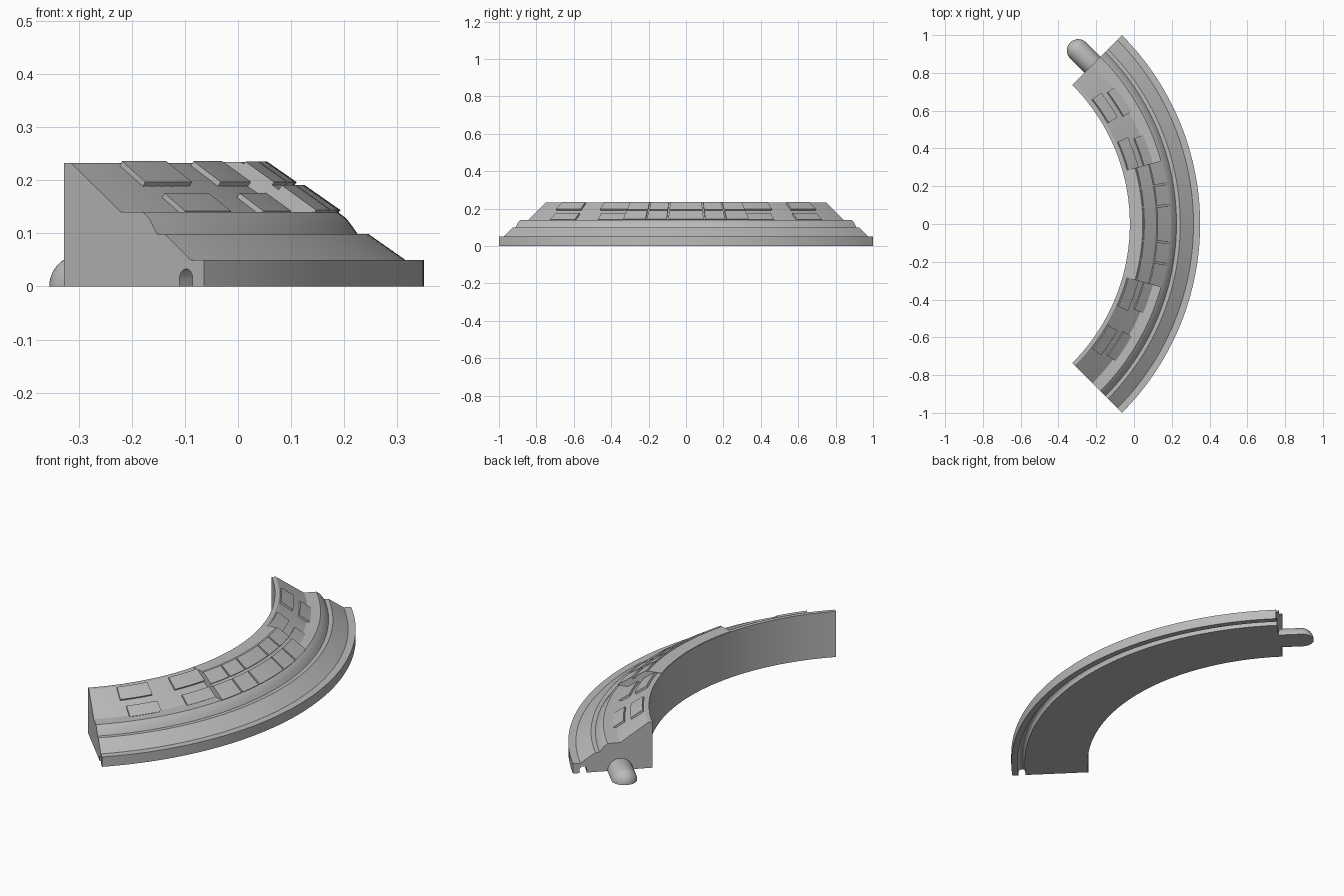
import bpy, bmesh
from math import sin, cos, pi, radians
from mathutils import Matrix, Vector

cube = bpy.data.objects.get("Cube")
if cube:
    bpy.data.objects.remove(cube, do_unlink=True)

CX = -1.064                      # centre of the arc
R_PEG = 1.193                    # radius of the peg and socket line
TAN, NOR = Vector((0.82, -0.572)), Vector((0.572, 0.82))   # along / out of the slope

grey = bpy.data.materials.new("plain grey")
grey.use_nodes = True
grey.diffuse_color = (0.5, 0.5, 0.5, 1)
grey.node_tree.nodes["Principled BSDF"].inputs["Base Color"].default_value = (0.5, 0.5, 0.5, 1)


def finish(name, bm):
    bmesh.ops.recalc_face_normals(bm, faces=bm.faces)
    mesh = bpy.data.meshes.new(name)
    bm.to_mesh(mesh)
    bm.free()
    mesh.materials.append(grey)
    obj = bpy.data.objects.new(name, mesh)
    bpy.context.collection.objects.link(obj)
    return obj


def smooth(obj):
    bpy.ops.object.select_all(action='DESELECT')
    obj.select_set(True)
    bpy.context.view_layer.objects.active = obj
    bpy.ops.object.shade_smooth_by_angle(angle=radians(30))


def arc_sweep(name, profile, a0, a1):
    """Sweep a closed (radius, height) profile around the arc centre."""
    steps = max(2, round(abs(a1 - a0) / 1.5))
    bm = bmesh.new()
    rings = []
    for i in range(steps + 1):
        a = radians(a0 + (a1 - a0) * i / steps)
        rings.append([bm.verts.new((CX + r * cos(a), r * sin(a), z)) for r, z in profile])
    n = len(profile)
    for p, q in zip(rings, rings[1:]):
        for k in range(n):
            bm.faces.new((p[k], p[(k + 1) % n], q[(k + 1) % n], q[k]))
    bm.faces.new(rings[0])
    bm.faces.new(rings[-1])
    return finish(name, bm)


def slope_tile(name, start, a0, a1, s0, s1, thick=0.01):
    """A thin plate lying on the slope that begins at start."""
    start = Vector(start)
    corners = [(s0, -0.008), (s0, thick), (s1, thick), (s1, -0.008)]
    smooth(arc_sweep(name, [start + TAN * s + NOR * d for s, d in corners], a0, a1))


def capsule(name, radius, length, angle, cut):
    """Capsule along the arc's tangent at the given angle, optionally halved."""
    bm = bmesh.new()
    bmesh.ops.create_uvsphere(bm, u_segments=32, v_segments=17, radius=radius)
    for v in bm.verts:
        if v.co.z > 0:
            v.co.z += length
    a = radians(angle)
    bm.transform(Matrix.Translation((CX + R_PEG * cos(a), R_PEG * sin(a), 0))
                 @ Matrix.Rotation(a, 4, 'Z') @ Matrix.Rotation(-pi / 2, 4, 'X'))
    if cut:
        geom = bm.verts[:] + bm.edges[:] + bm.faces[:]
        res = bmesh.ops.bisect_plane(bm, geom=geom, plane_co=(0, 0, 0),
                                     plane_no=(0, 0, -1), clear_outer=True)
        edges = [e for e in res["geom_cut"] if isinstance(e, bmesh.types.BMEdge)]
        bmesh.ops.holes_fill(bm, edges=edges)
    return finish(name, bm)


# Stepped body with a round-topped groove under the outer rim
groove = [(1.3665 + 0.0175 * cos(t * pi / 8), 0.0155 + 0.0175 * sin(t * pi / 8))
          for t in range(9)]
profile = [(1.042, 0), (1.042, 0.232), (1.061, 0.232), (1.193, 0.14), (1.252, 0.14),
           (1.268, 0.128), (1.28, 0.112), (1.289, 0.099), (1.309, 0.099), (1.379, 0.05),
           (1.414, 0.05), (1.414, 0), (1.384, 0)] + groove + [(1.349, 0)]
body = arc_sweep("curved_base", profile, -45, 45)

# Socket in one end, matching peg on the other
cutter = capsule("socket_cutter", 0.067, 0.106, -45, False)
cutter.hide_render = True
cutter.hide_set(True)
mod = body.modifiers.new("socket", 'BOOLEAN')
mod.operation, mod.solver, mod.object = 'DIFFERENCE', 'EXACT', cutter
bpy.context.view_layer.objects.active = body
body.select_set(True)
bpy.ops.object.modifier_apply(modifier=mod.name)
bpy.data.objects.remove(cutter, do_unlink=True)
smooth(body)
smooth(capsule("peg", 0.06, 0.106, 45, True))

# Raised middle section
slab = [(1.044, 0.12), (1.044, 0.234), (1.11, 0.234), (1.242, 0.141), (1.242, 0.12)]
smooth(arc_sweep("middle_slab", slab, -15.5, 15.5))

# Two rows of tiles on the middle section
columns = [(-15.5, -10), (-9.6, -4.7), (-4.3, 4.3), (4.7, 9.6), (10, 15.5)]
for i, (a0, a1) in enumerate(columns):
    slope_tile(f"middle_upper_tile_{i}", (1.113, 0.227), a0, a1, 0, 0.068)
    slope_tile(f"middle_lower_tile_{i}", (1.11, 0.234), a0, a1, 0.09, 0.172)

# Scattered tiles on both wings
for side, tag in ((-1, "right"), (1, "left")):
    for i, (a0, a1) in enumerate([(30, 38), (15.5, 24)]):
        slope_tile(f"{tag}_upper_tile_{i}", (1.061, 0.232), side * a0, side * a1, 0.008, 0.076)
    for i, (a0, a1) in enumerate([(29.5, 37), (15.5, 23)]):
        slope_tile(f"{tag}_lower_tile_{i}", (1.061, 0.232), side * a0, side * a1, 0.113, 0.172)
